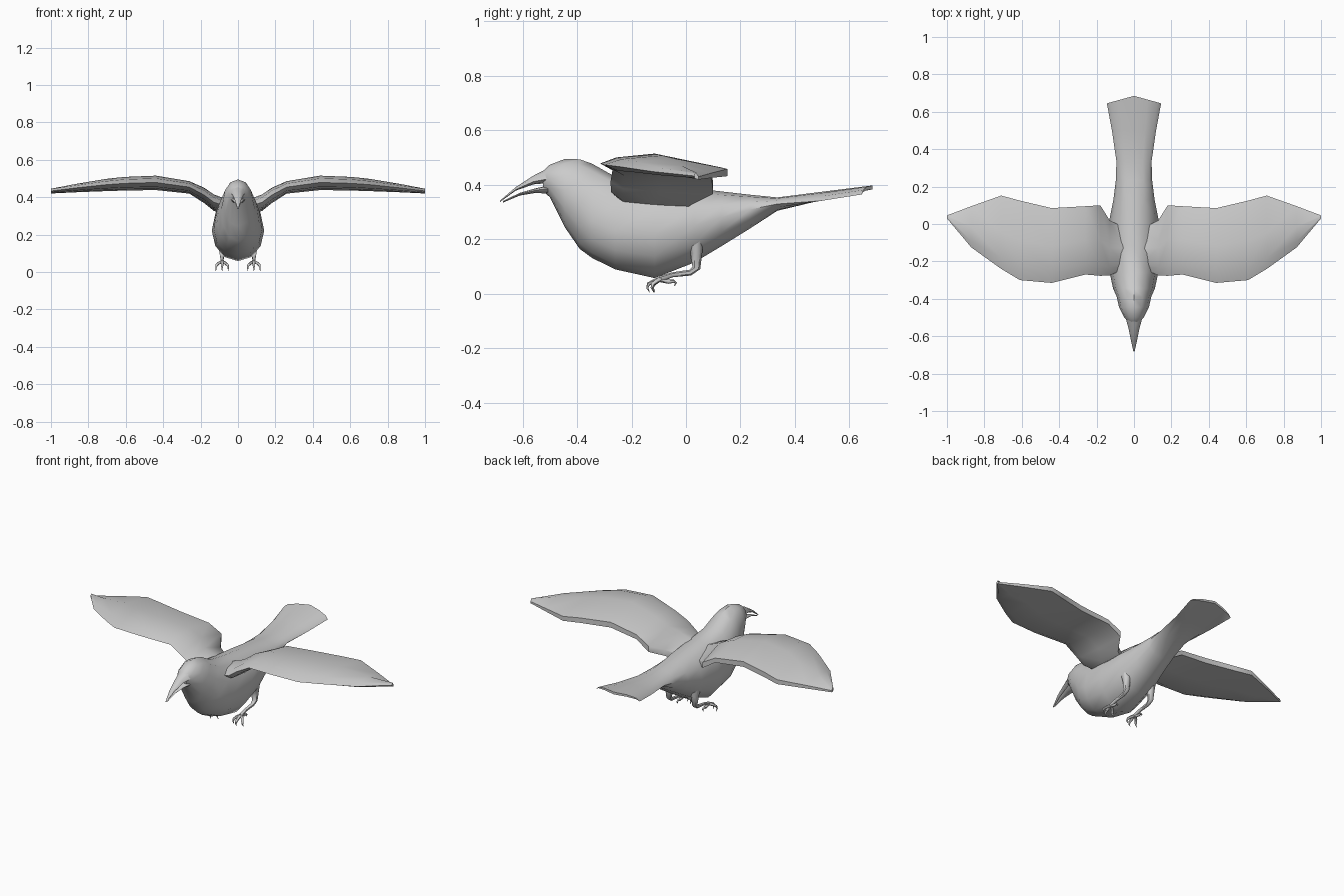
import bpy, bmesh, math
from mathutils import Vector

if "Cube" in bpy.data.objects:
    bpy.data.objects.remove(bpy.data.objects["Cube"], do_unlink=True)

GREY = (0.6, 0.6, 0.6, 1)
mat = bpy.data.materials.new("plain grey")
mat.diffuse_color = GREY
mat.use_nodes = True
mat.node_tree.nodes["Principled BSDF"].inputs["Base Color"].default_value = GREY


def loft(name, rings_list, mirror=False, angle=45):
    """Skin one or more stacks of equal-sized rings into a closed object."""
    bm = bmesh.new()
    for rings in rings_list:
        vs = [[bm.verts.new(p) for p in ring] for ring in rings]
        n = len(vs[0])
        for a, b in zip(vs, vs[1:]):
            for i in range(n):
                j = (i + 1) % n
                bm.faces.new((a[i], a[j], b[j], b[i]))
        bm.faces.new(vs[0])
        bm.faces.new(vs[-1])
    bmesh.ops.recalc_face_normals(bm, faces=bm.faces)
    mesh = bpy.data.meshes.new(name)
    bm.to_mesh(mesh)
    bm.free()
    mesh.materials.append(mat)
    ob = bpy.data.objects.new(name, mesh)
    bpy.context.collection.objects.link(ob)
    bpy.ops.object.select_all(action='DESELECT')
    bpy.context.view_layer.objects.active = ob
    ob.select_set(True)
    bpy.ops.object.shade_smooth_by_angle(angle=math.radians(angle))
    if mirror:
        ob.modifiers.new("mirror", 'MIRROR').use_mirror_merge = False
    return ob


def oval(y, top, bottom, w, zc, n=12, point=0.0):
    """Egg-shaped ring across y; point pushes the middle backwards."""
    ring = []
    for i in range(n):
        a = 2 * math.pi * i / n
        c, s = math.cos(a), math.sin(a)
        z = zc + (top - zc) * s if s > 0 else zc + (zc - bottom) * s
        ring.append((w * c, y + point * (1 - abs(c)), z))
    return ring


def tube(points, n=6):
    """Rings along a path of (x, y, z, radius)."""
    ps = [Vector(p[:3]) for p in points]
    rings = []
    for i, p in enumerate(ps):
        d = (ps[min(i + 1, len(ps) - 1)] - ps[max(i - 1, 0)]).normalized()
        u = d.cross(Vector((1, 0.1, 0))).normalized()
        v = d.cross(u)
        r = points[i][3]
        rings.append([p + r * (u * math.cos(2 * math.pi * k / n) + v * math.sin(2 * math.pi * k / n))
                      for k in range(n)])
    return rings


# Head, body and tail: y, top, bottom, half width, height of widest point
body = [
    (-.525, .450, .378, .030, .420), (-.500, .474, .355, .052, .420),
    (-.445, .495, .245, .080, .380), (-.390, .494, .165, .092, .330),
    (-.345, .478, .132, .112, .270), (-.260, .430, .090, .130, .230),
    (-.115, .405, .058, .140, .220), (.030, .388, .115, .130, .250),
    (.130, .376, .175, .110, .280), (.235, .364, .240, .097, .310),
    (.335, .354, .305, .094, .330), (.500, .375, .345, .118, .342),
]
rings = [oval(*s) for s in body]
rings.append(oval(.645, .398, .384, .145, .365, point=.04))
loft("body", [rings])

# Open beak, two tapering halves
upper = [(-.49, .470, .408, .048, .425), (-.56, .434, .402, .029, .412),
         (-.625, .392, .379, .016, .383), (-.683, .342, .337, .003, .339)]
lower = [(-.49, .402, .366, .042, .388), (-.55, .388, .371, .026, .381),
         (-.61, .371, .361, .014, .367), (-.672, .341, .335, .003, .338)]
loft("upper_beak", [[oval(*s, n=8) for s in upper]])
loft("lower_beak", [[oval(*s, n=8) for s in lower]])

# Wings: x, front edge y, back edge y, top z, bottom z
stations = [
    (.05, -.24, -.02, .385, .310), (.13, -.275, .02, .415, .335),
    (.18, -.277, .10, .450, .375), (.26, -.270, .095, .485, .425),
    (.44, -.315, .085, .515, .445), (.61, -.300, .125, .508, .442),
    (.71, -.240, .152, .497, .438), (.87, -.125, .095, .470, .430),
    (1.0, .030, .046, .445, .422),
]
wing = []
for x, f, b, t, u in stations:
    h, c = t - u, b - f
    wing.append([(x, f, t - h * .52), (x, f + c * .15, t - h * .2), (x, f + c * .5, t),
                 (x, b, t - h * .65), (x, b, u - h * .1),
                 (x, f + c * .5, u), (x, f + c * .12, t - h * .85)])
loft("wings", [wing], mirror=True)

# Legs: thigh, bent shank, toes with hooked claws
X = .085
parts = [tube([(X, .03, .22, .036), (X, .038, .15, .022), (X, .038, .095, .015),
               (X, .015, .078, .011), (X, -.05, .070, .009), (X, -.095, .055, .011)])]
for dx, reach in ((-.03, -.118), (0, -.138), (.03, -.122)):
    parts.append(tube([(X, -.092, .055, .009), (X + dx * .6, (reach - .092) / 2, .047, .008),
                       (X + dx, reach, .036, .007), (X + dx * 1.1, reach - .004, .022, .004),
                       (X + dx * 1.1, reach + .004, .006, .001)]))
parts.append(tube([(X, -.095, .052, .009), (X, -.065, .045, .008), (X, -.045, .046, .006),
                   (X, -.037, .040, .004), (X, -.043, .028, .001)]))
loft("legs", parts, mirror=True, angle=60)
